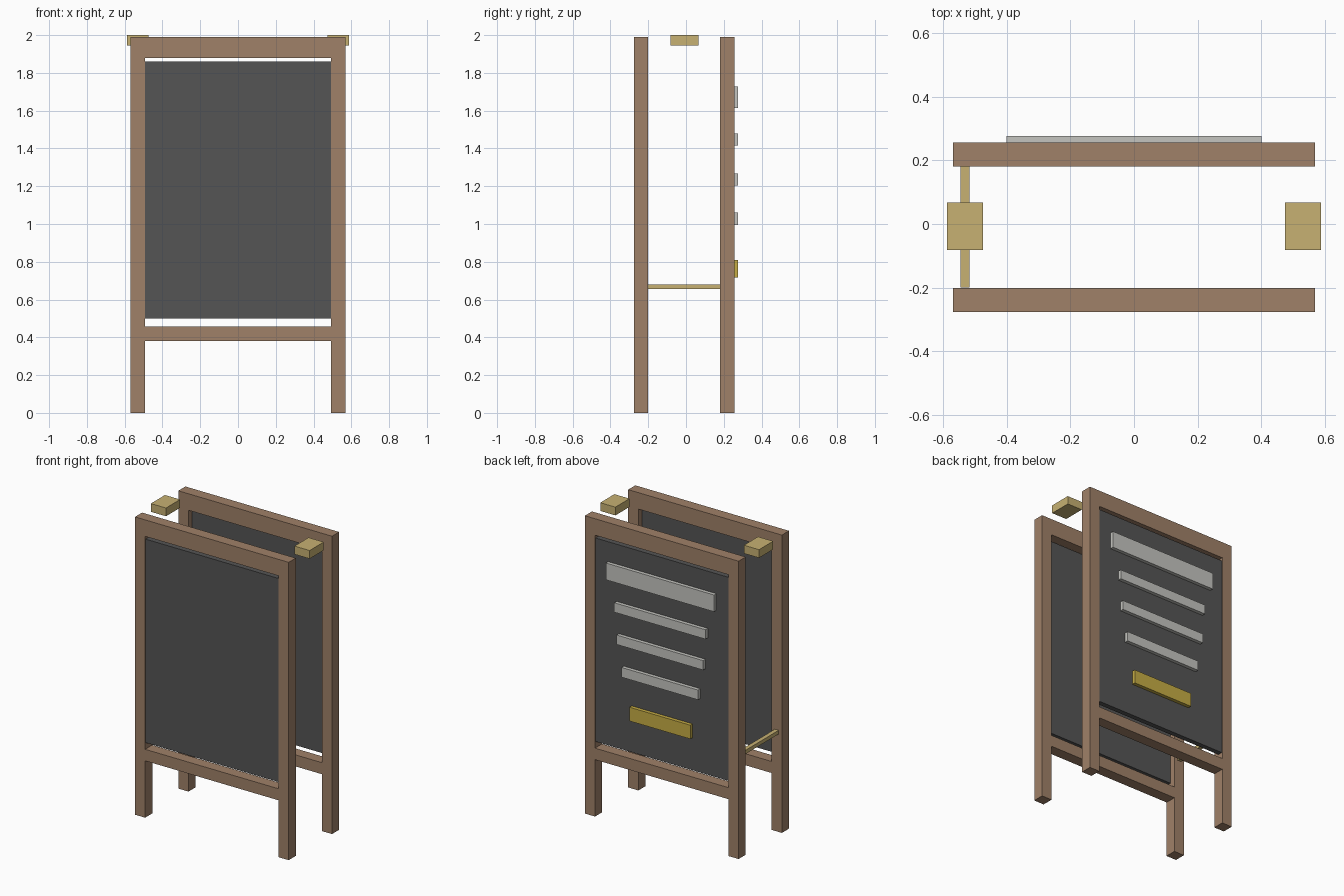
import bpy
import bmesh
from mathutils import Vector

if "Cube" in bpy.data.objects:
    bpy.data.objects.remove(bpy.data.objects["Cube"], do_unlink=True)


def material(name, rgb):
    mat = bpy.data.materials.new(name)
    mat.use_nodes = True
    color = (*rgb, 1)
    mat.diffuse_color = color
    mat.node_tree.nodes["Principled BSDF"].inputs["Base Color"].default_value = color
    return mat


wood = material("brown wood", (0.35, 0.22, 0.14))
slate = material("dark slate", (0.09, 0.09, 0.09))
chalk = material("chalk white", (0.56, 0.56, 0.53))
yellow = material("chalk yellow", (0.57, 0.42, 0.06))
brass = material("brass", (0.57, 0.44, 0.17))


def box(name, x, y, z, mat):
    """Box given by its (min, max) range on each axis."""
    low, high = (Vector(c) for c in zip(x, y, z))
    center, size = (low + high) / 2, high - low
    bm = bmesh.new()
    bmesh.ops.create_cube(bm, size=1)
    bmesh.ops.scale(bm, vec=size, verts=bm.verts)
    mesh = bpy.data.meshes.new(name)
    bm.to_mesh(mesh)
    bm.free()
    mesh.materials.append(mat)
    obj = bpy.data.objects.new(name, mesh)
    obj.location = center
    bpy.context.collection.objects.link(obj)
    return obj


def span(side, near, far, offset=0):
    """Range between two distances on the chosen side of an axis."""
    return sorted((offset + side * near, offset + side * far))


MID_Y = -0.01
OUTER, INNER = 0.568, 0.493

# Two wooden frames, each with a slate panel towards its outer face
for face, side in (("front", -1), ("back", 1)):
    depth = span(side, 0.191, 0.266, MID_Y)
    for hand, sx in (("right", -1), ("left", 1)):
        box(f"{face}_{hand}_post", span(sx, INNER, OUTER), depth, (0, 1.99), wood)
    box(f"{face}_top_rail", (-INNER, INNER), depth, (1.88, 1.99), wood)
    box(f"{face}_bottom_rail", (-INNER, INNER), depth, (0.38, 0.457), wood)
    box(f"{face}_board", (-INNER, INNER), span(side, 0.229, 0.262, MID_Y),
        (0.5, 1.86), slate)

# Hinge blocks at the top and a single spreader bar
for hand, sx in (("right", -1), ("left", 1)):
    box(f"{hand}_hinge", span(sx, 0.475, 0.587), (-0.082, 0.067), (1.945, 2), brass)
box("spreader_bar", (-0.545, -0.517), (-0.2, 0.181), (0.655, 0.68), brass)

# Raised chalk lines on the back board: width, bottom, top
lines = [
    ("title_line", 0.8, 1.615, 1.727, chalk),
    ("upper_line", 0.675, 1.415, 1.478, chalk),
    ("middle_line", 0.64, 1.204, 1.267, chalk),
    ("lower_line", 0.565, 0.995, 1.06, chalk),
    ("accent_line", 0.45, 0.718, 0.81, yellow),
]
for name, width, bottom, top, mat in lines:
    box(name, (-width / 2, width / 2), (0.251, 0.276), (bottom, top), mat)
